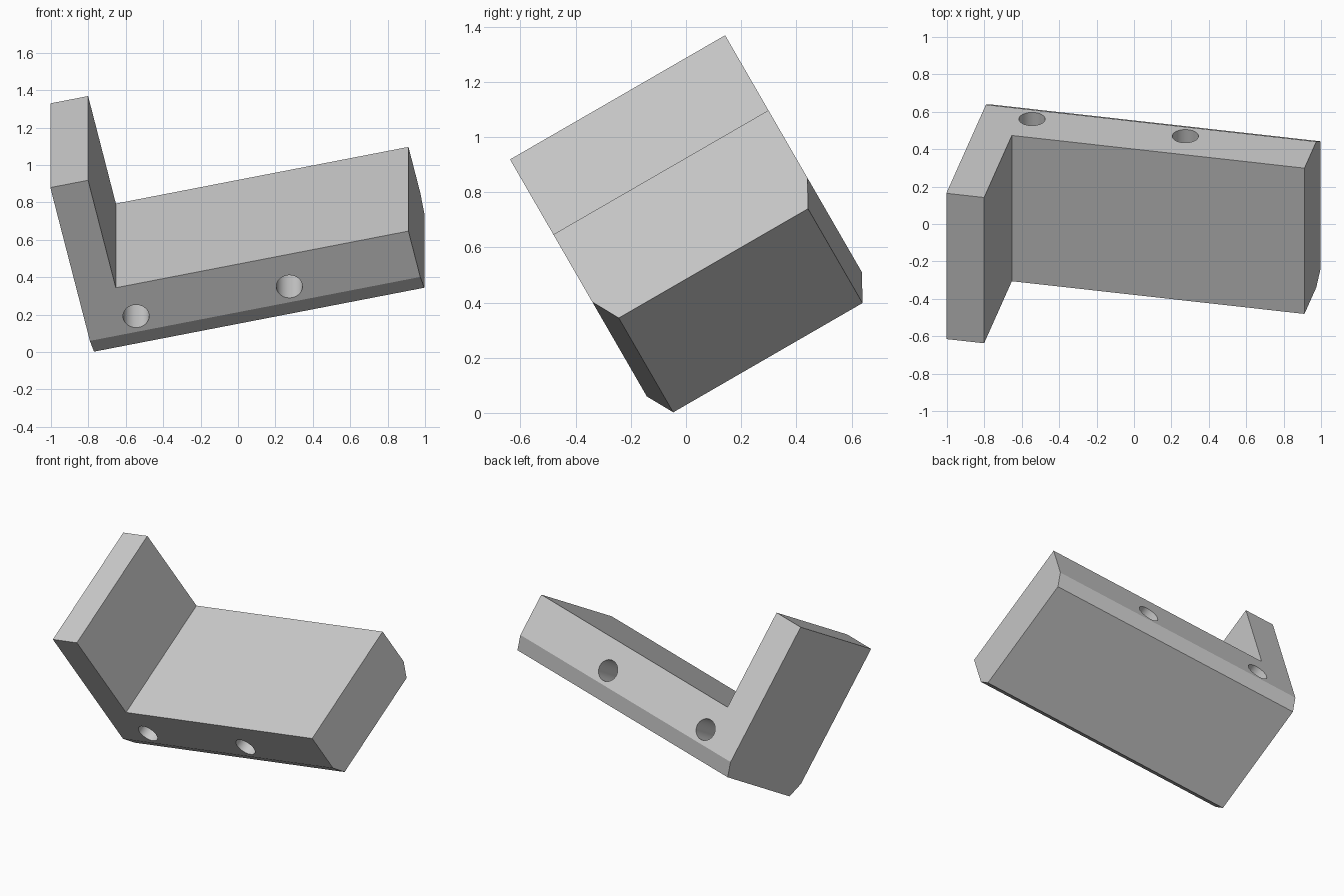
import bpy
import bmesh
from math import radians
from mathutils import Matrix

cube = bpy.data.objects.get("Cube")
if cube:
    bpy.data.objects.remove(cube, do_unlink=True)

LENGTH, HEIGHT, WIDTH = 1.81, 1.07, 0.90
WALL, FLOOR = 0.207, 0.39
CHAMFER_HEIGHT, CHAMFER_INSET = 0.10, 0.054

# Tilted pose of the whole bracket
pose = (Matrix.Translation((-0.77, -0.093, -0.025))
        @ Matrix.Rotation(radians(30), 4, 'X')
        @ Matrix.Rotation(radians(-12.6), 4, 'Y'))

grey = bpy.data.materials.new("plain grey")
grey.use_nodes = True
colour = (0.6, 0.6, 0.6, 1)
grey.diffuse_color = colour
grey.node_tree.nodes["Principled BSDF"].inputs["Base Color"].default_value = colour

# L-shaped bracket: profile extruded across its width
bm = bmesh.new()
profile = [(0, 0), (LENGTH, 0), (LENGTH, FLOOR), (WALL, FLOOR), (WALL, HEIGHT), (0, HEIGHT)]
face = bm.faces.new([bm.verts.new((x, 0, z)) for x, z in profile])
extruded = bmesh.ops.extrude_face_region(bm, geom=[face])["geom"]
bmesh.ops.translate(bm, vec=(0, WIDTH, 0),
                    verts=[v for v in extruded if isinstance(v, bmesh.types.BMVert)])

# Sloped chamfers along both long bottom edges
bmesh.ops.bisect_plane(bm, geom=bm.verts[:] + bm.edges[:] + bm.faces[:],
                       plane_co=(0, 0, CHAMFER_HEIGHT), plane_no=(0, 0, 1))
for v in bm.verts:
    if v.co.z < 0.001:
        v.co.y += CHAMFER_INSET if v.co.y < WIDTH / 2 else -CHAMFER_INSET
bmesh.ops.recalc_face_normals(bm, faces=bm.faces)
mesh = bpy.data.meshes.new("bracket")
bm.to_mesh(mesh)
bm.free()
mesh.materials.append(grey)
bracket = bpy.data.objects.new("bracket", mesh)
bpy.context.collection.objects.link(bracket)
bracket.matrix_world = pose

# Two round holes through the floor slab
for side, x in (("right", 0.274), ("left", 1.114)):
    bpy.ops.mesh.primitive_cylinder_add(vertices=48, radius=0.07, depth=WIDTH + 0.4)
    cutter = bpy.context.object
    cutter.name = side + "_hole_cutter"
    cutter.data.materials.append(grey)
    cutter.matrix_world = (pose @ Matrix.Translation((x, WIDTH / 2, FLOOR / 2))
                           @ Matrix.Rotation(radians(90), 4, 'X'))
    cutter.hide_render = True
    cut = bracket.modifiers.new(side + " hole", 'BOOLEAN')
    cut.operation = 'DIFFERENCE'
    cut.solver = 'EXACT'
    cut.object = cutter

# Apply the cuts, drop the cutters and smooth the hole walls
bpy.ops.object.select_all(action='DESELECT')
bracket.select_set(True)
bpy.context.view_layer.objects.active = bracket
for cut in list(bracket.modifiers):
    cutter = cut.object
    bpy.ops.object.modifier_apply(modifier=cut.name)
    bpy.data.objects.remove(cutter, do_unlink=True)
bpy.ops.object.shade_smooth_by_angle(angle=radians(20))
